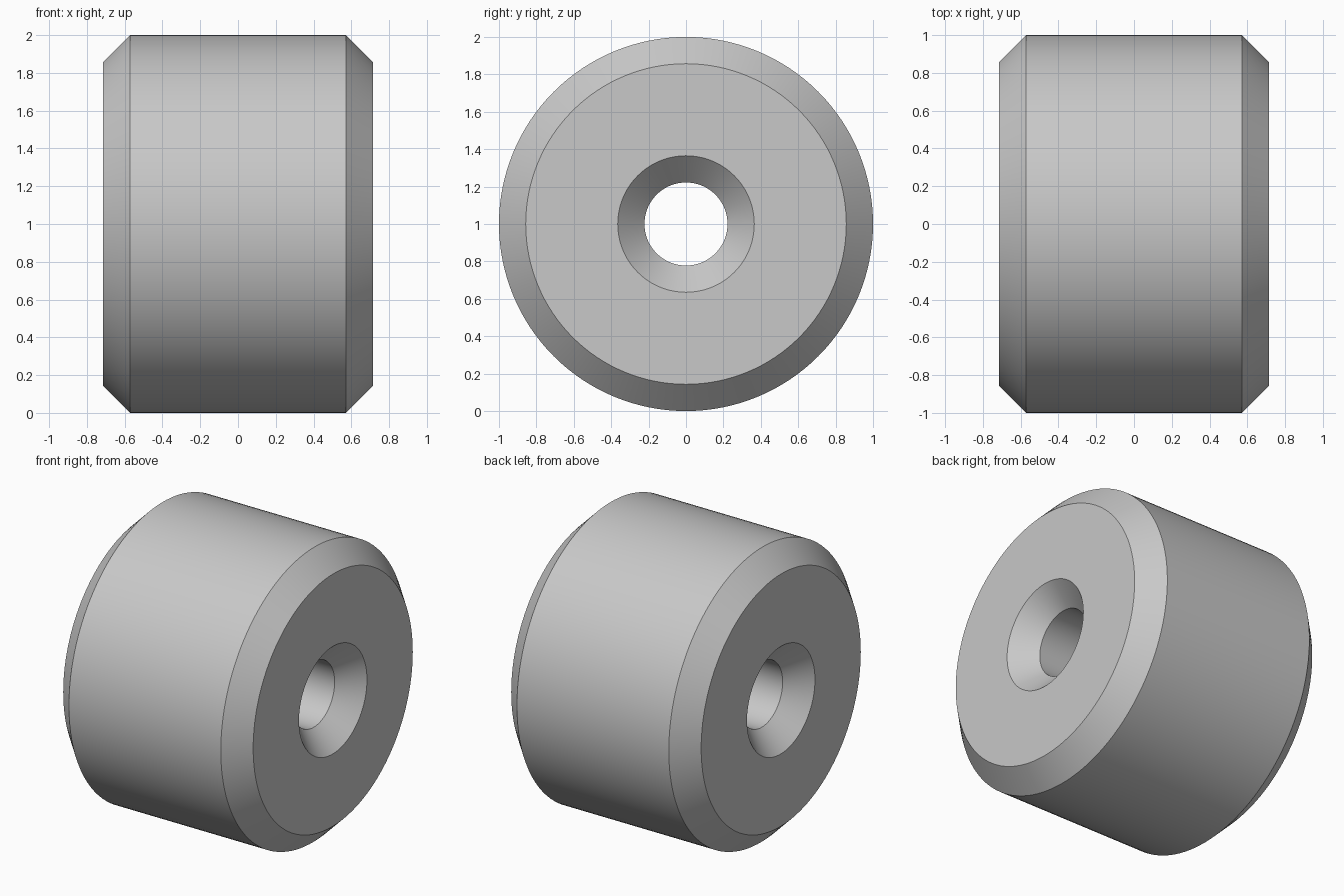
import bpy
import bmesh
import math
from mathutils import Matrix, Vector

cube = bpy.data.objects.get("Cube")
if cube:
    bpy.data.objects.remove(cube, do_unlink=True)

HALF, RADIUS, BORE, CHAMFER = 0.714, 1.0, 0.222, 0.143
SEGMENTS = 128

# Plain grey material
grey = bpy.data.materials.new("grey")
grey.use_nodes = True
colour = (0.58, 0.58, 0.58, 1)
grey.diffuse_color = colour
grey.node_tree.nodes["Principled BSDF"].inputs["Base Color"].default_value = colour

# Half profile (x, radius), mirrored to close the section
half = [(HALF - CHAMFER, BORE), (HALF, BORE + CHAMFER),
        (HALF, RADIUS - CHAMFER), (HALF - CHAMFER, RADIUS)]
profile = half + [(-x, r) for x, r in reversed(half)]

# Revolve the section about the x axis
bm = bmesh.new()
verts = [bm.verts.new((x, 0, r)) for x, r in profile]
edges = [bm.edges.new((v, verts[(i + 1) % len(verts)])) for i, v in enumerate(verts)]
bmesh.ops.spin(bm, geom=verts + edges, cent=Vector(), axis=(1, 0, 0),
               angle=math.tau, steps=SEGMENTS, use_merge=False)
bmesh.ops.remove_doubles(bm, verts=bm.verts[:], dist=0.0005)
bmesh.ops.recalc_face_normals(bm, faces=bm.faces[:])
bmesh.ops.transform(bm, matrix=Matrix.Translation((0, 0, RADIUS)), verts=bm.verts[:])

mesh = bpy.data.meshes.new("chamfered_roller")
bm.to_mesh(mesh)
bm.free()
mesh.materials.append(grey)
roller = bpy.data.objects.new("chamfered_roller", mesh)
bpy.context.collection.objects.link(roller)

# Smooth round walls, crisp chamfer edges
bpy.ops.object.select_all(action="DESELECT")
roller.select_set(True)
bpy.context.view_layer.objects.active = roller
bpy.ops.object.shade_smooth_by_angle(angle=math.radians(30))
